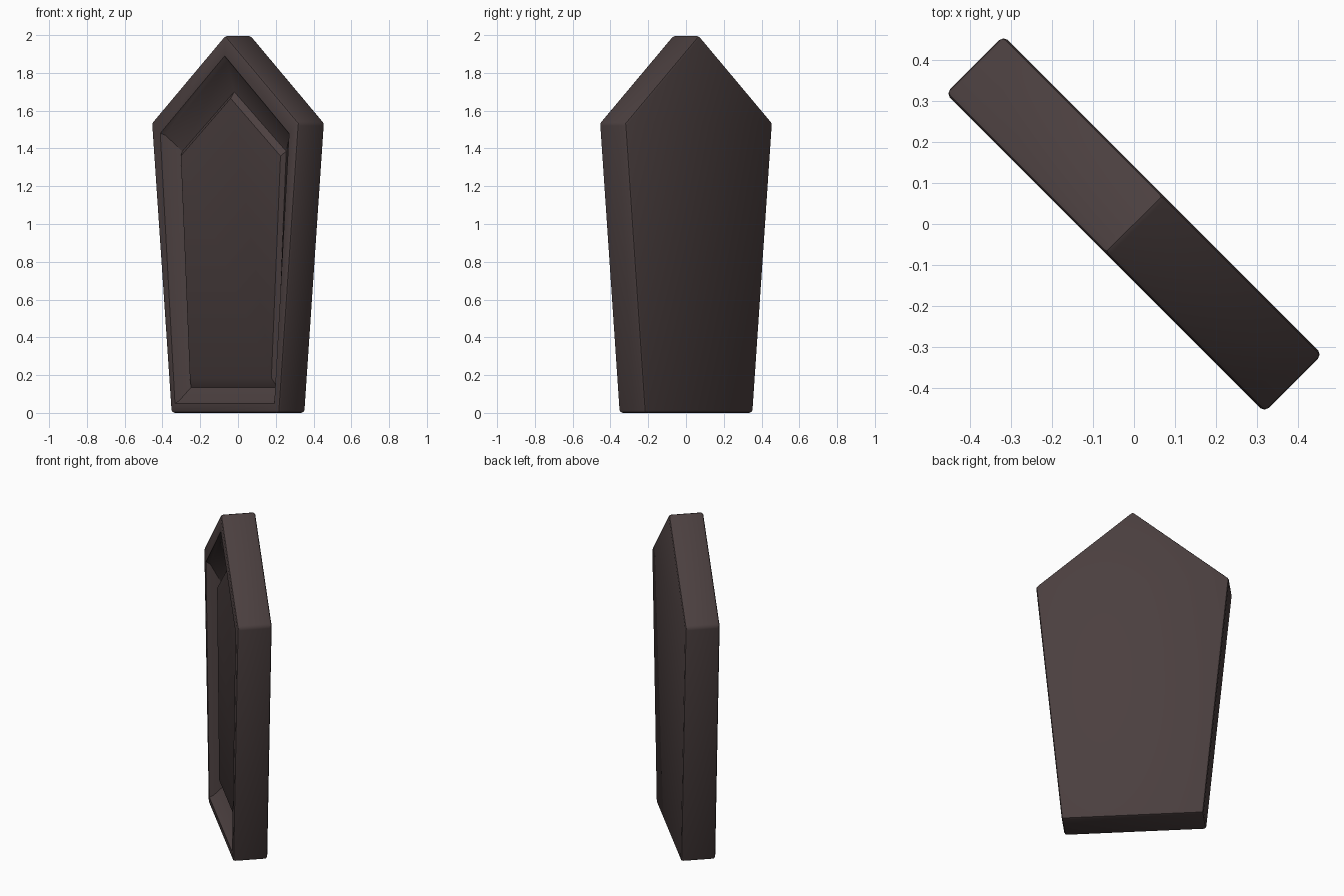
import bpy, bmesh
from math import radians
from mathutils import Matrix

if "Cube" in bpy.data.objects:
    bpy.data.objects.remove(bpy.data.objects["Cube"])


def ring(bm, depth, apex, shoulder_w, shoulder_z, foot_w, foot_z):
    pts = [(-foot_w, foot_z), (foot_w, foot_z), (shoulder_w, shoulder_z),
           (0, apex), (-shoulder_w, shoulder_z)]
    return [bm.verts.new((x, -depth, z)) for x, z in pts]


def bridge(bm, a, b):
    for i in range(5):
        j = (i + 1) % 5
        bm.faces.new((a[i], a[j], b[j], b[i]))


bm = bmesh.new()
# Nested five-sided outlines: back, front, rim lip, groove floor, raised panel
rings = [
    ring(bm, -0.10, 2.00, 0.552, 1.535, 0.405, 0.0),
    ring(bm, 0.10, 2.00, 0.552, 1.535, 0.405, 0.0),
    ring(bm, 0.10, 1.89, 0.482, 1.48, 0.372, 0.05),
    ring(bm, 0.078, 1.865, 0.465, 1.47, 0.362, 0.065),
    ring(bm, 0.028, 1.70, 0.389, 1.385, 0.323, 0.135),
    ring(bm, 0.055, 1.665, 0.373, 1.36, 0.305, 0.185),
]
bm.faces.new(rings[0])
for a, b in zip(rings, rings[1:]):
    bridge(bm, a, b)
bm.faces.new(rings[-1])
bmesh.ops.recalc_face_normals(bm, faces=bm.faces)

# Soften the outer silhouette edges
outer = set(rings[0] + rings[1])
edges = [e for e in bm.edges if e.verts[0] in outer and e.verts[1] in outer]
bmesh.ops.bevel(bm, geom=edges, offset=0.015, segments=2, profile=0.5,
                affect='EDGES', clamp_overlap=True)

# Turn the slab to face the front-left diagonal
bm.transform(Matrix.Rotation(radians(-45), 4, 'Z'))
mesh = bpy.data.meshes.new("coffin_slab")
bm.to_mesh(mesh)
bm.free()
slab = bpy.data.objects.new("coffin_slab", mesh)
bpy.context.collection.objects.link(slab)

# Dark wood
wood = bpy.data.materials.new("dark_wood")
wood.diffuse_color = (0.07, 0.05, 0.05, 1)
wood.use_nodes = True
wood.node_tree.nodes["Principled BSDF"].inputs["Base Color"].default_value = wood.diffuse_color
mesh.materials.append(wood)

bpy.context.view_layer.objects.active = slab
slab.select_set(True)
bpy.ops.object.shade_smooth_by_angle(angle=radians(30))
